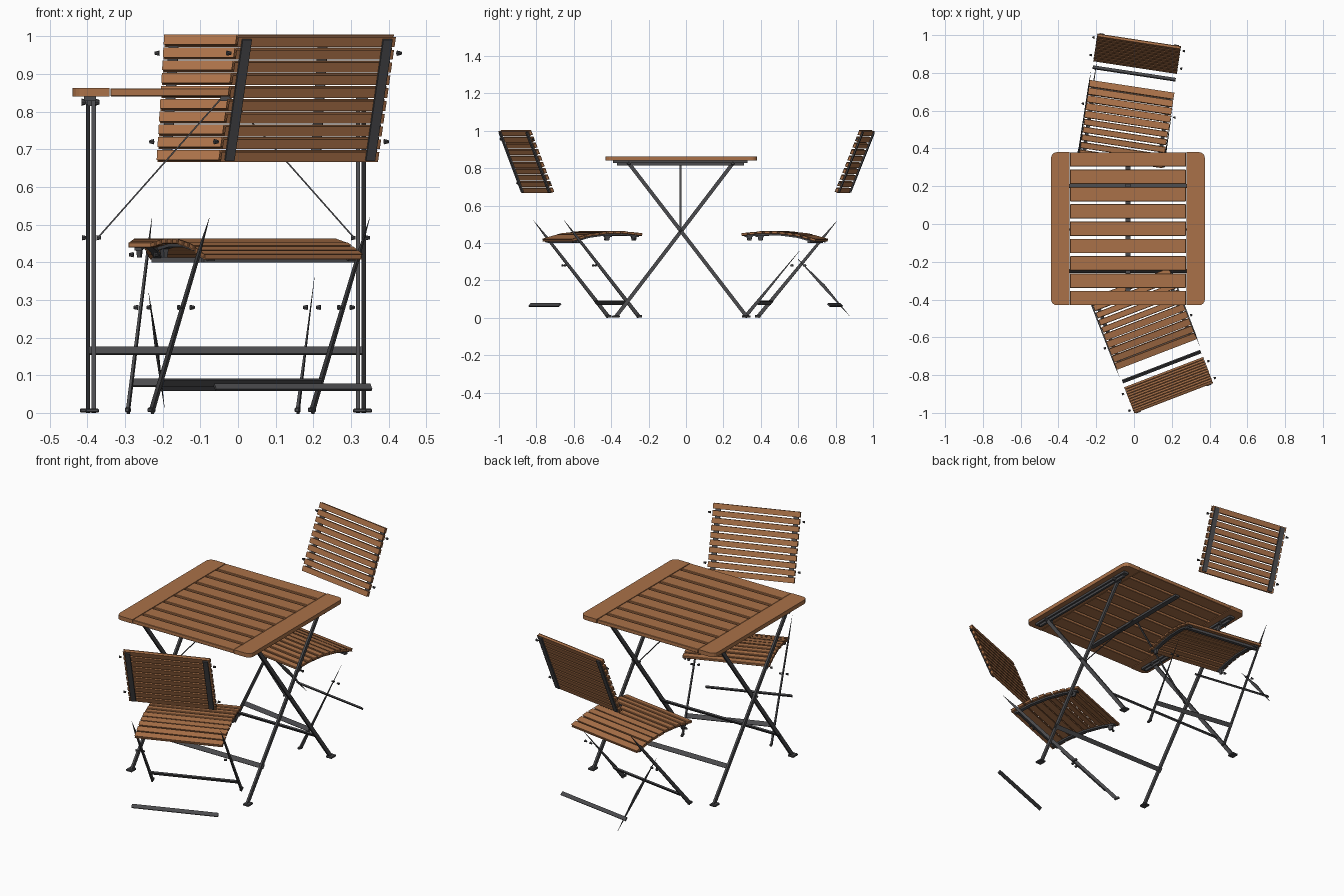
import bpy, bmesh, math
from mathutils import Matrix, Vector

if "Cube" in bpy.data.objects:
    bpy.data.objects.remove(bpy.data.objects["Cube"])


def material(name, color):
    m = bpy.data.materials.new(name)
    m.use_nodes = True
    m.diffuse_color = color
    m.node_tree.nodes["Principled BSDF"].inputs["Base Color"].default_value = color
    return m


wood = material("warm wood", (0.40, 0.165, 0.065, 1))
metal = material("dark metal", (0.07, 0.07, 0.075, 1))


def finish(name, bm, mat, frame=Matrix()):
    mesh = bpy.data.meshes.new(name)
    bm.to_mesh(mesh)
    bm.free()
    mesh.materials.append(mat)
    ob = bpy.data.objects.new(name, mesh)
    ob.matrix_world = frame
    bpy.context.collection.objects.link(ob)
    return ob


def bar(name, a, b, width, thick, mat, frame=Matrix(), side=(1, 0, 0), taper=1, bevel=0):
    """Flat bar from a to b; thick is measured along side, taper scales the far end."""
    a, b = Vector(a), Vector(b)
    z = (b - a).normalized()
    y = z.cross(Vector(side)).normalized()
    x = y.cross(z)
    bm = bmesh.new()
    bmesh.ops.create_cube(bm, size=1)
    for v in bm.verts:
        s = taper if v.co.z > 0 else 1
        v.co = (a + b) / 2 + x * v.co.x * thick * s + y * v.co.y * width * s + z * v.co.z * (b - a).length
    if bevel:
        bmesh.ops.bevel(bm, geom=bm.edges[:], offset=bevel, segments=1, affect='EDGES')
    return finish(name, bm, mat, frame)


def box(name, center, size, mat, frame=Matrix(), bevel=0):
    bm = bmesh.new()
    bmesh.ops.create_cube(bm, size=1)
    bmesh.ops.scale(bm, vec=size, verts=bm.verts)
    bmesh.ops.translate(bm, vec=center, verts=bm.verts)
    if bevel:
        bmesh.ops.bevel(bm, geom=bm.edges[:], offset=bevel, segments=1, affect='EDGES')
    return finish(name, bm, mat, frame)


def bolt(name, center, frame=Matrix(), radius=0.007, length=0.012):
    bm = bmesh.new()
    bmesh.ops.create_cone(bm, cap_ends=True, segments=8, radius1=radius, radius2=radius * 0.6, depth=length)
    bmesh.ops.rotate(bm, matrix=Matrix.Rotation(math.pi / 2, 3, 'Y'), verts=bm.verts)
    bmesh.ops.translate(bm, vec=center, verts=bm.verts)
    return finish(name, bm, metal, frame)


# ---------------- table ----------------
TX, TY = -0.032, -0.025
T = Matrix.Translation((TX, TY, 0))

# end boards with rounded outer corners
for s in (-1, 1):
    bm = bmesh.new()
    bmesh.ops.create_cube(bm, size=1)
    bmesh.ops.scale(bm, vec=(0.098, 0.81, 0.022), verts=bm.verts)
    bmesh.ops.translate(bm, vec=(s * 0.358, 0, 0.851), verts=bm.verts)
    corners = [e for e in bm.edges if all(v.co.x * s > 0.36 for v in e.verts)
               and abs(e.verts[0].co.z - e.verts[1].co.z) > 0.01]
    bmesh.ops.bevel(bm, geom=corners, offset=0.03, segments=4, profile=0.5, affect='EDGES')
    finish("table_end_board", bm, wood, T)

# slats of the top
for i in range(9):
    box("table_slat", (0, (i - 4) * 0.0917, 0.851), (0.614, 0.076, 0.021), wood, T, 0.002)

# centre batten and side rails under the top
box("table_centre_batten", (0, -0.01, 0.834), (0.028, 0.70, 0.012), metal, T)
for s in (-1, 1):
    x = s * 0.361
    bar("table_side_rail", (x, -0.365, 0.834), (x, 0.355, 0.834), 0.012, 0.032, metal, T)
    bar("table_side_rail_web", (x, -0.345, 0.822), (x, 0.335, 0.822), 0.014, 0.012, metal, T)

    # crossed legs, feet and bolts
    for d, off, top in ((1, 0.366, -0.28), (-1, 0.351, 0.275)):
        foot = d * 0.35
        bar("table_leg", (s * off, foot, 0.006), (s * off, top, 0.825), 0.020, 0.011, metal, T)
        box("table_foot", (s * (off + 0.004), foot, 0.006), (0.036, 0.042, 0.011), metal, T, 0.003)
        for inward in (-0.018, 0.018):
            bolt("table_top_bolt", (s * 0.36 + inward, top, 0.825), T, 0.010)
    bolt("table_pivot_bolt", (s * 0.338, -0.005, 0.465), T)
    bolt("table_pivot_bolt", (s * 0.376, -0.005, 0.465), T)

    # slanted stay rod
    bar("table_stay_rod", (s * 0.34, -0.005, 0.465), (s * 0.008, -0.005, 0.84), 0.004, 0.010,
        metal, T, (0, 1, 0))

# lower crossbars follow the slope of the legs
for d in (-1, 1):
    slope = (0, d * -0.62, 0.78)
    bar("table_crossbar", (-0.363, d * 0.225, 0.165), (0.363, d * 0.225, 0.165), 0.008, 0.024,
        metal, T, slope)


# ---------------- chairs ----------------
SEAT = [(0.185, 0.447), (0.10, 0.456), (0.0, 0.456), (-0.10, 0.443), (-0.19, 0.418)]


def seat_height(f):
    for (f1, z1), (f0, z0) in zip(SEAT, SEAT[1:]):
        if f >= f0 or f0 == SEAT[-1][0]:
            return z0 + (z1 - z0) * (f - f0) / (f1 - f0)


def chair(center, angle, leg_tops, rear_leg):
    F = Matrix.Translation((*center, 0)) @ Matrix.Rotation(math.radians(angle), 4, 'Z')

    # curved seat
    for i in range(10):
        f = 0.184 - i * 0.041
        tangent = (0, 0.02, seat_height(f + 0.01) - seat_height(f - 0.01))
        z = seat_height(f)
        bar("seat_slat", (-0.224, f, z), (0.224, f, z), 0.014, 0.032, wood, F, tangent, 1, 0.002)

    # reclined backrest
    low, high = Vector((0, -0.317, 0.682)), Vector((0, -0.440, 0.988))
    tilt = (high - low).normalized()
    for i in range(10):
        p = low.lerp(high, i / 9)
        end = Vector((0.222, 0, 0))
        bar("back_slat", p - end, p + end, 0.016, 0.024, wood, F, tilt, 1, 0.002)

    for s in (-1, 1):
        x = Vector((s * 0.2, -0.010, -0.004))
        bar("back_strip", low + x - tilt * 0.008, high + x + tilt * 0.008, 0.008, 0.026, metal, F)
        for z, f in ((0.955, -0.43), (0.72, -0.335)):
            bolt("back_bolt", (s * 0.242, f, z), F)

        # strips under the seat with front lugs
        for (f1, z1), (f0, z0) in zip(SEAT, SEAT[1:]):
            bar("seat_strip", (s * 0.2, f1, z1 - 0.011), (s * 0.2, f0, z0 - 0.011), 0.009, 0.02, metal, F)
        bar("seat_lug", (s * 0.2, 0.16, 0.446), (s * 0.2, 0.16, 0.412), 0.034, 0.016, metal, F, (1, 0, 0), 0.6)
        bolt("seat_bolt", (s * 0.222, 0.16, 0.42), F)
        for x in (0.21, 0.245):
            bolt("pivot_bolt", (s * x, -0.075, 0.28), F)

        # slanted leg ending in a thin point
        top = leg_tops[s > 0]
        foot = Vector((s * 0.228, 0.18, 0.004))
        tip = Vector((s * 0.228, -0.25, 0.52))
        if top < 0.4:
            bar("chair_leg", foot, foot.lerp(tip, top / 0.52), 0.02, 0.008, metal, F, (1, 0, 0), 0.05)
        else:
            knee = foot.lerp(tip, top / 0.52)
            bar("chair_leg", foot, knee, 0.02, 0.008, metal, F, (1, 0, 0), 0.7)
            bar("chair_leg_tip", knee, tip, 0.014, 0.0056, metal, F, (1, 0, 0), 0.05)
        box("chair_foot", foot + Vector((0, 0, 0.004)), (0.012, 0.03, 0.012), metal, F, 0.002)

    # rear leg on one side only
    if rear_leg:
        mid = Vector((0.205, -0.18, 0.17))
        for end in ((0.205, -0.035, 0.32), (0.205, -0.32, 0.01)):
            bar("chair_rear_leg", mid, end, 0.018, 0.007, metal, F, (1, 0, 0), 0.05)

    # crossbars
    bar("seat_rear_rail", (-0.215, -0.165, 0.406), (0.215, -0.165, 0.406), 0.014, 0.018, metal, F, (0, 1, 0))
    bar("front_crossbar", (-0.225, 0.105, 0.08), (0.225, 0.105, 0.08), 0.008, 0.024, metal, F, (0, -0.64, 0.77))
    bar("rear_crossbar", (-0.222, -0.273, 0.068), (0.222, -0.273, 0.068), 0.008, 0.020, metal, F, (0, 0.7, 0.7))


chair((0.048, -0.50), 21, (0.42, 0.42), False)
chair((-0.04, 0.527), 171.4, (0.36, 0.42), True)
